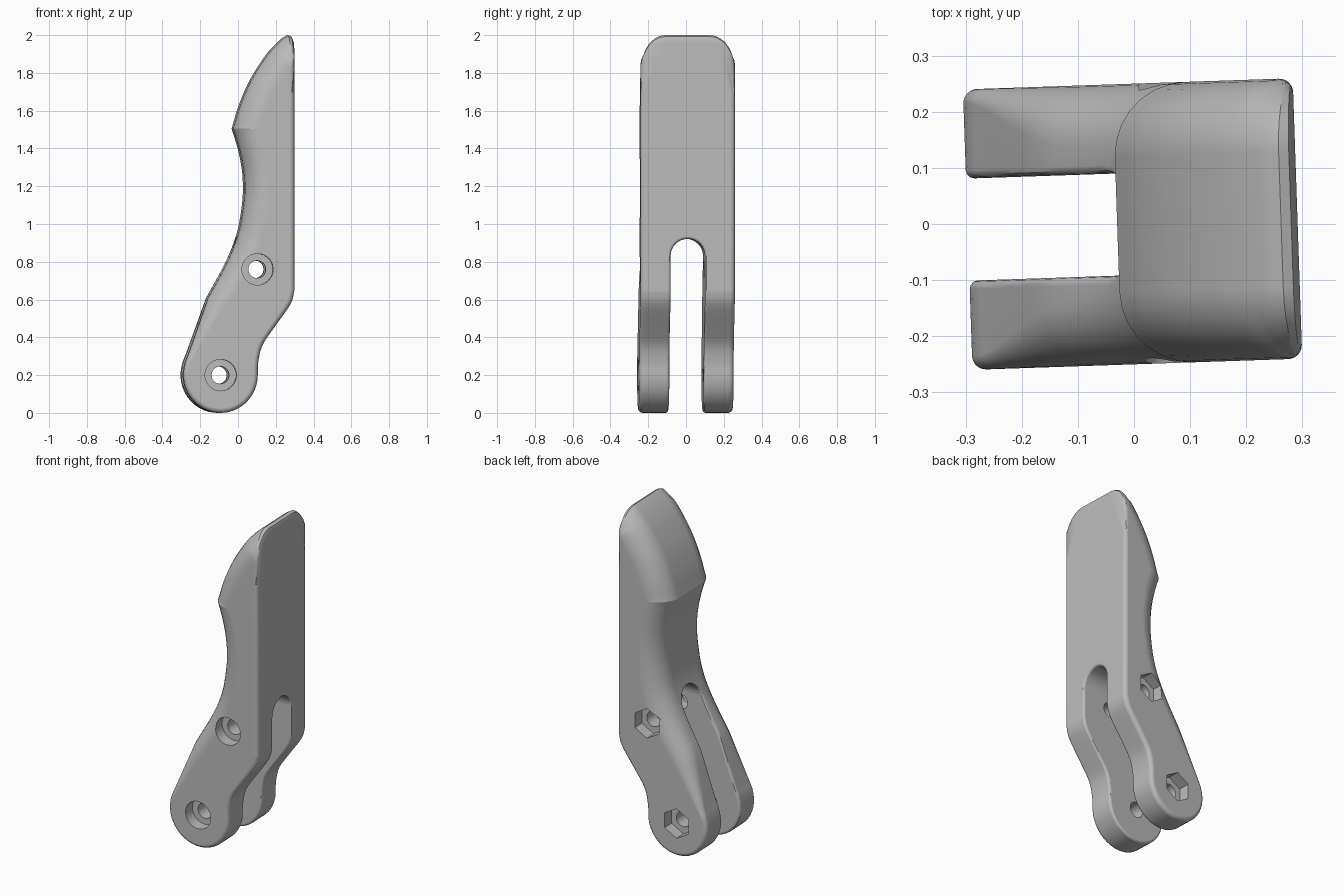
import bpy, bmesh, math
from mathutils import Vector

if "Cube" in bpy.data.objects:
    bpy.data.objects.remove(bpy.data.objects["Cube"])

HALF = 0.25      # half thickness of the handle
FLAT = 0.2915    # x of the flat face
SMALL, BIG = 0.025, 0.13   # edge rounding radii
W, TOP = 0.091, 0.83       # slot half width and start of its arch
HOLES = ((0.095, 0.76), (-0.1, 0.2))

grey = bpy.data.materials.new("plain_grey")
grey.use_nodes = True
grey.diffuse_color = (0.5, 0.5, 0.5, 1)
grey.node_tree.nodes["Principled BSDF"].inputs["Base Color"].default_value = (0.5, 0.5, 0.5, 1)


def spline(points, steps=4):
    """Smooth curve through (x, z, radius) points, without the last point."""
    p = [Vector(q) for q in points]
    p = [2 * p[0] - p[1]] + p + [2 * p[-1] - p[-2]]
    out = []
    for a, b, c, d in zip(p, p[1:], p[2:], p[3:]):
        for i in range(steps):
            t = i / steps
            out.append(0.5 * (2 * b + (c - a) * t + (2 * a - 5 * b + 4 * c - d) * t**2
                              + (3 * b - a - 3 * c + d) * t**3))
    return out


# Side outline, clockwise from the crest: nose, flat face, heel, round foot, grip
nose = spline([(-0.03, 1.505, BIG), (0.008, 1.63, BIG), (0.066, 1.762, BIG),
               (0.151, 1.895, BIG), (0.22, 1.969, BIG), (0.262, 2.0, BIG)])
tip = [Vector((0.262, 2.0, BIG)), Vector((0.28, 1.992, BIG)), Vector((FLAT, 1.96, BIG))]
flat = [Vector((FLAT, 1.70, SMALL))]
heel = spline([(FLAT, 0.65, SMALL), (0.27, 0.575, SMALL), (0.185, 0.453, SMALL),
               (0.122, 0.358, SMALL), (0.1, 0.27, SMALL), (0.097, 0.2, SMALL)])
foot = [Vector((-0.1 + 0.197 * math.cos(a), 0.2 + 0.2 * math.sin(a), SMALL))
        for a in (math.radians(-8 * i) for i in range(25))]
shin = spline([(-0.284, 0.275, SMALL), (-0.255, 0.352, 0.04), (-0.165, 0.607, 0.1)])
grip = spline([(-0.165, 0.607, 0.1), (-0.062, 0.798, 0.12), (-0.004, 0.946, 0.13),
               (0.022, 1.08, BIG), (0.03, 1.184, BIG), (0.024, 1.29, BIG),
               (0.003, 1.396, BIG), (-0.03, 1.505, BIG)])
outline = nose + tip + flat + heel + foot + shin + grip


def rounded_point(i, angle, side):
    """Outline point i, drawn inward as it nears the side face."""
    p, a, b = outline[i], outline[i - 1], outline[(i + 1) % len(outline)]
    r = p.z
    along = Vector((b.x - a.x, b.y - a.y)).normalized()
    end = Vector((p.x, p.y)) + Vector((along.y, -along.x)) * r
    if p.y > 1.9 and p.x > 0.2:      # the tip's corners slide down the flat face
        end = Vector((FLAT, 1.84 - 0.5 * (p.x - 0.2)))
    y = HALF - r + r * math.sin(angle)
    q = Vector((p.x, p.y)).lerp(end, 1 - math.cos(angle))
    t = min(1, max(0, (y - HALF + SMALL) / SMALL))
    return (min(q.x, FLAT - SMALL * (1 - math.sqrt(1 - t * t))), side * y, q.y)


def make_object(name, bm):
    bmesh.ops.recalc_face_normals(bm, faces=bm.faces)
    mesh = bpy.data.meshes.new(name)
    bm.to_mesh(mesh)
    bm.free()
    obj = bpy.data.objects.new(name, mesh)
    bpy.context.collection.objects.link(obj)
    return obj


# Handle body: rings of the outline across the thickness
bm = bmesh.new()
STEPS = 7
stations = [(math.pi / 2 * k / STEPS, -1) for k in range(STEPS, -1, -1)]
stations += [(math.pi / 2 * k / STEPS, 1) for k in range(STEPS + 1)]
rings = [[bm.verts.new(rounded_point(i, a, s)) for i in range(len(outline))] for a, s in stations]
for r0, r1 in zip(rings, rings[1:]):
    for i in range(len(outline)):
        j = (i + 1) % len(outline)
        bm.faces.new((r0[i], r0[j], r1[j], r1[i]))
bm.faces.new(rings[0])
bm.faces.new(rings[-1])
bmesh.ops.remove_doubles(bm, verts=bm.verts, dist=0.0003)
handle = make_object("forked_handle", bm)
handle.data.materials.append(grey)


def cut(cutter):
    cutter.hide_render = True
    mod = handle.modifiers.new("cut", "BOOLEAN")
    mod.operation, mod.solver, mod.object = "DIFFERENCE", "EXACT", cutter
    bpy.context.view_layer.objects.active = handle
    bpy.ops.object.modifier_apply(modifier=mod.name)
    bpy.data.objects.remove(cutter)


def drill(x, z, y0, y1, radius, sides):
    bpy.ops.mesh.primitive_cylinder_add(vertices=sides, radius=radius, depth=y1 - y0,
                                        location=(x, (y0 + y1) / 2, z),
                                        rotation=(math.pi / 2, 0, 0))
    cut(bpy.context.object)


# Slot between the two prongs, with an arched top
arch = [(W * math.cos(math.pi * k / 16), TOP + W * math.sin(math.pi * k / 16)) for k in range(17)]
arch += [(-W, -0.2), (W, -0.2)]
bm = bmesh.new()
face = bm.faces.new([bm.verts.new((-0.6, y, z)) for y, z in arch])
ext = bmesh.ops.extrude_face_region(bm, geom=[face])
# the starting face stays behind as the far cap
bmesh.ops.translate(bm, vec=(1.2, 0, 0),
                    verts=[v for v in ext["geom"] if isinstance(v, bmesh.types.BMVert)])
cut(make_object("slot_cutter", bm))

# Bolt holes: round recess at the front, hexagonal recess at the back
for x, z in HOLES:
    drill(x, z, -0.4, 0.4, 0.046, 32)
    drill(x, z, -0.4, -0.18, 0.083, 40)
    drill(x, z, 0.18, 0.4, 0.09, 6)


def on_slot_rim(edge):
    if len(edge.link_faces) != 2 or edge.calc_face_angle(0) < math.radians(45):
        return False
    return all(abs(v.co.y) < W + 0.001 and
               all(math.hypot(v.co.x - x, v.co.z - z) > 0.06 for x, z in HOLES)
               for v in edge.verts)


# Soften only the rim of the slot
bm = bmesh.new()
bm.from_mesh(handle.data)
bmesh.ops.remove_doubles(bm, verts=bm.verts, dist=0.0003)
bmesh.ops.bevel(bm, geom=[e for e in bm.edges if on_slot_rim(e)], offset=0.015, segments=3,
                profile=0.5, affect="EDGES", clamp_overlap=False)
bm.to_mesh(handle.data)
bm.free()

# Slight turn, smooth shading with flat areas kept even
handle.rotation_euler.z = math.radians(1.95)
bpy.ops.object.select_all(action="DESELECT")
handle.select_set(True)
bpy.context.view_layer.objects.active = handle
bpy.ops.object.shade_smooth_by_angle(angle=math.radians(30))
even = handle.modifiers.new("even_shading", "WEIGHTED_NORMAL")
even.keep_sharp = True
